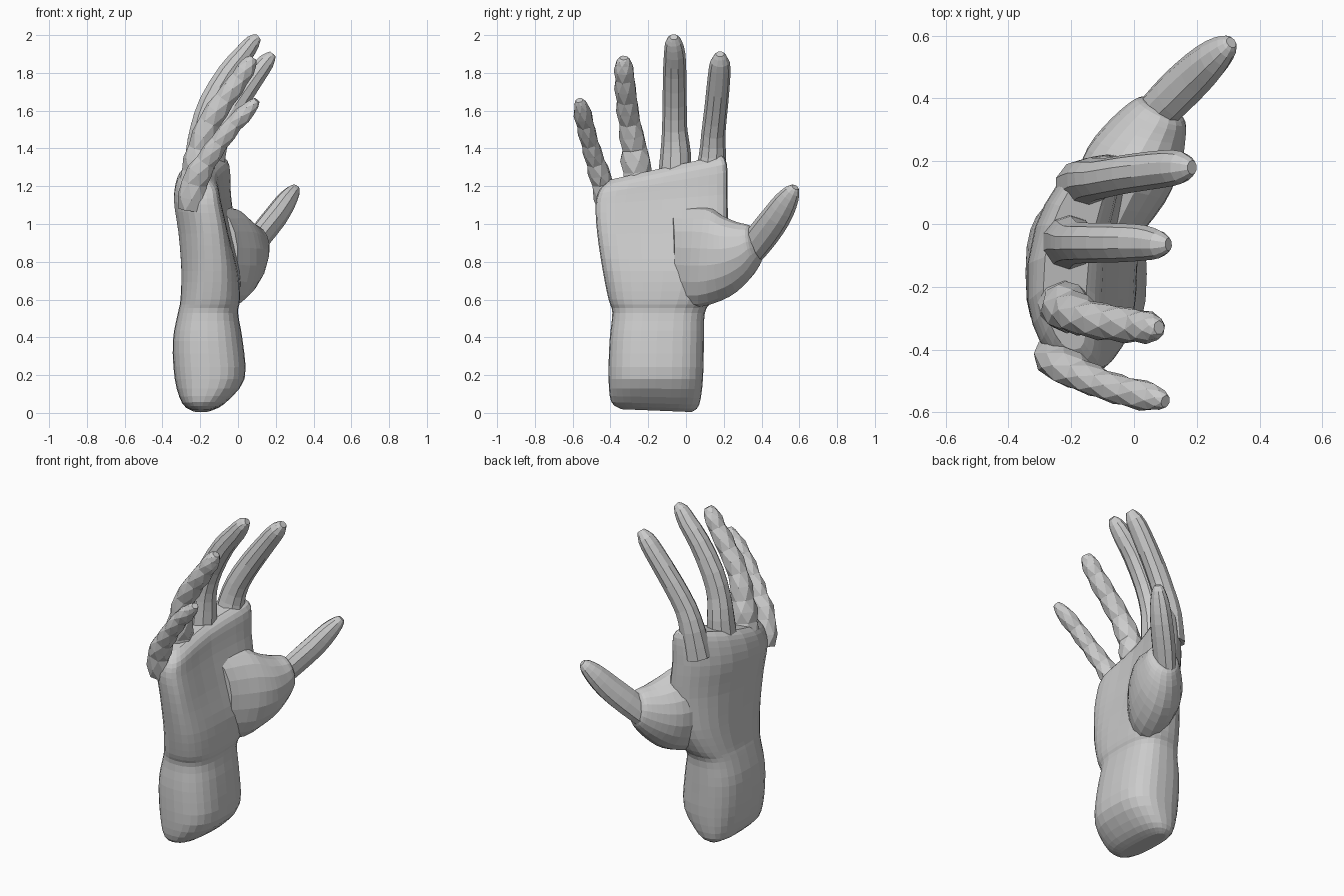
import bpy, bmesh, math
from mathutils import Vector


def resample(rows, n):
    """Catmull-Rom interpolation of rows of numbers, n steps per span."""
    out = []
    for i in range(len(rows) - 1):
        a, b, c, d = (rows[max(i - 1, 0)], rows[i], rows[i + 1], rows[min(i + 2, len(rows) - 1)])
        for s in range(n):
            t = s / n
            out.append([0.5 * (2 * q + (r - p) * t + (2 * p - 5 * q + 4 * r - w) * t * t
                               + (3 * q - p - 3 * r + w) * t ** 3)
                        for p, q, r, w in zip(a, b, c, d)])
    return out + [list(rows[-1])]


def skin(name, rings, triangles=False):
    """Bridge a list of point rings into a closed flat-shaded mesh."""
    bm = bmesh.new()
    loops = [[bm.verts.new(p) for p in ring] for ring in rings]
    n = len(loops[0])
    for a, b in zip(loops, loops[1:]):
        for i in range(n):
            j = (i + 1) % n
            if triangles:
                bm.faces.new((a[i], a[j], b[i]))
                bm.faces.new((a[j], b[j], b[i]))
            else:
                bm.faces.new((a[i], a[j], b[j], b[i]))
    bm.faces.new(loops[0][::-1])
    bm.faces.new(loops[-1])
    bmesh.ops.recalc_face_normals(bm, faces=bm.faces)
    mesh = bpy.data.meshes.new(name)
    bm.to_mesh(mesh)
    bm.free()
    obj = bpy.data.objects.new(name, mesh)
    bpy.context.collection.objects.link(obj)
    return obj


def digit(name, path, sides=10, side_axis=(0, 1, 0), faceted=False):
    """Tube along (x, y, z, half width, half depth) points."""
    pts = resample(path, 2)
    rings = []
    for k, p in enumerate(pts):
        c = Vector(p[:3])
        t = (Vector(pts[min(k + 1, len(pts) - 1)][:3]) - Vector(pts[max(k - 1, 0)][:3])).normalized()
        s = Vector(side_axis)
        s = (s - t * s.dot(t)).normalized()
        d = t.cross(s)
        turn = k * math.pi / sides if faceted else 0
        grow = (1.1 if k % 2 else 0.98) if faceted and k < len(pts) - 2 else 1.03
        rings.append([c + s * p[3] * grow * math.cos(a + turn) + d * p[4] * grow * math.sin(a + turn)
                      for a in (2 * math.pi * i / sides for i in range(sides))])
    return skin(name, rings, faceted)


def soft(v, e):
    return math.copysign(abs(v) ** e, v)


# Wrist and palm: z, y min, y max, x back, x front, sideways bow, tilt of the section
body = [
    (0.012, -0.34, 0.03, -0.24, -0.15, 0.0, -0.04),
    (0.05, -0.395, 0.07, -0.295, -0.07, 0.0, -0.03),
    (0.18, -0.41, 0.09, -0.335, 0.035, 0.0, 0.0),
    (0.38, -0.405, 0.095, -0.345, 0.025, 0.0, 0.0),
    (0.53, -0.39, 0.10, -0.318, 0.0, 0.0, 0.0),
    (0.60, -0.41, 0.14, -0.305, 0.01, 0.1, 0.0),
    (0.75, -0.44, 0.20, -0.302, 0.0, 0.35, 0.0),
    (0.95, -0.47, 0.22, -0.318, -0.05, 0.6, 0.0),
    (1.13, -0.478, 0.22, -0.343, -0.09, 0.7, 0.08),
    (1.25, -0.455, 0.217, -0.325, -0.11, 0.75, 0.2),
    (1.30, -0.40, 0.19, -0.29, -0.15, 0.75, 0.22),
]
rings = []
for z, y0, y1, x0, x1, bow, tilt in resample(body, 3):
    ring = []
    for i in range(28):
        a = 2 * math.pi * i / 28
        dy = (y1 - y0) / 2 * soft(math.cos(a), 0.72)
        y = (y0 + y1) / 2 + dy
        x = (x0 + x1) / 2 + (x1 - x0) / 2 * soft(math.sin(a), 0.8) + bow * (y + 0.2) ** 2
        ring.append((x, y, z + tilt * dy))
    rings.append(ring)
skin("palm_and_wrist", rings)

# Thumb mound: centre, half height vector, half depth vector
mound = [
    (-0.13, -0.08, 0.83, 0, 0.0, 0.26, 0.13, 0.02, 0),
    (-0.05, 0.09, 0.825, 0, 0.02, 0.265, 0.15, -0.02, 0),
    (0.00, 0.21, 0.83, 0, -0.02, 0.215, 0.15, -0.03, 0),
    (0.045, 0.30, 0.855, 0, -0.03, 0.155, 0.12, -0.03, 0),
    (0.08, 0.355, 0.885, 0, -0.025, 0.11, 0.085, -0.035, 0),
    (0.085, 0.375, 0.89, 0, -0.02, 0.08, 0.06, -0.025, 0),
]
rings = []
for r in resample(mound, 3):
    c, u, v = Vector(r[:3]), Vector(r[3:6]), Vector(r[6:])
    rings.append([c + u * math.cos(a) + v * math.sin(a)
                  for a in (2 * math.pi * i / 18 for i in range(18))])
skin("thumb_mound", rings)

# Thumb
digit("thumb", [
    (0.06, 0.345, 0.86, 0.075, 0.055), (0.125, 0.41, 0.945, 0.08, 0.06),
    (0.20, 0.48, 1.04, 0.075, 0.06), (0.255, 0.53, 1.12, 0.062, 0.052),
    (0.295, 0.565, 1.175, 0.04, 0.035), (0.31, 0.578, 1.195, 0.018, 0.018)],
    side_axis=(0, -0.83, 0.55))

# Fingers
digit("index_finger", [
    (-0.16, 0.12, 1.20, 0.085, 0.09), (-0.14, 0.14, 1.36, 0.07, 0.075),
    (-0.10, 0.145, 1.48, 0.062, 0.066), (-0.02, 0.16, 1.62, 0.06, 0.062),
    (0.09, 0.175, 1.78, 0.058, 0.054), (0.15, 0.18, 1.86, 0.05, 0.045),
    (0.185, 0.18, 1.9, 0.022, 0.02)])
digit("middle_finger", [
    (-0.21, -0.06, 1.20, 0.09, 0.09), (-0.20, -0.055, 1.38, 0.078, 0.078),
    (-0.185, -0.06, 1.50, 0.065, 0.07), (-0.14, -0.06, 1.64, 0.062, 0.068),
    (-0.05, -0.06, 1.80, 0.06, 0.06), (0.03, -0.06, 1.90, 0.055, 0.052),
    (0.08, -0.065, 1.965, 0.043, 0.04), (0.11, -0.065, 1.99, 0.02, 0.018)])
digit("ring_finger", [
    (-0.24, -0.24, 1.12, 0.08, 0.08), (-0.22, -0.26, 1.28, 0.08, 0.08),
    (-0.20, -0.275, 1.40, 0.068, 0.066), (-0.15, -0.30, 1.54, 0.058, 0.06),
    (-0.07, -0.315, 1.66, 0.056, 0.056), (0.01, -0.325, 1.77, 0.052, 0.05),
    (0.06, -0.33, 1.85, 0.045, 0.042), (0.08, -0.33, 1.88, 0.022, 0.02)],
    sides=7, faceted=True)
digit("little_finger", [
    (-0.25, -0.41, 1.08, 0.06, 0.07), (-0.23, -0.445, 1.22, 0.058, 0.07),
    (-0.17, -0.48, 1.33, 0.05, 0.056), (-0.10, -0.51, 1.43, 0.046, 0.05),
    (-0.02, -0.535, 1.53, 0.046, 0.046), (0.06, -0.552, 1.61, 0.044, 0.04),
    (0.10, -0.565, 1.655, 0.02, 0.018)],
    sides=7, faceted=True)
